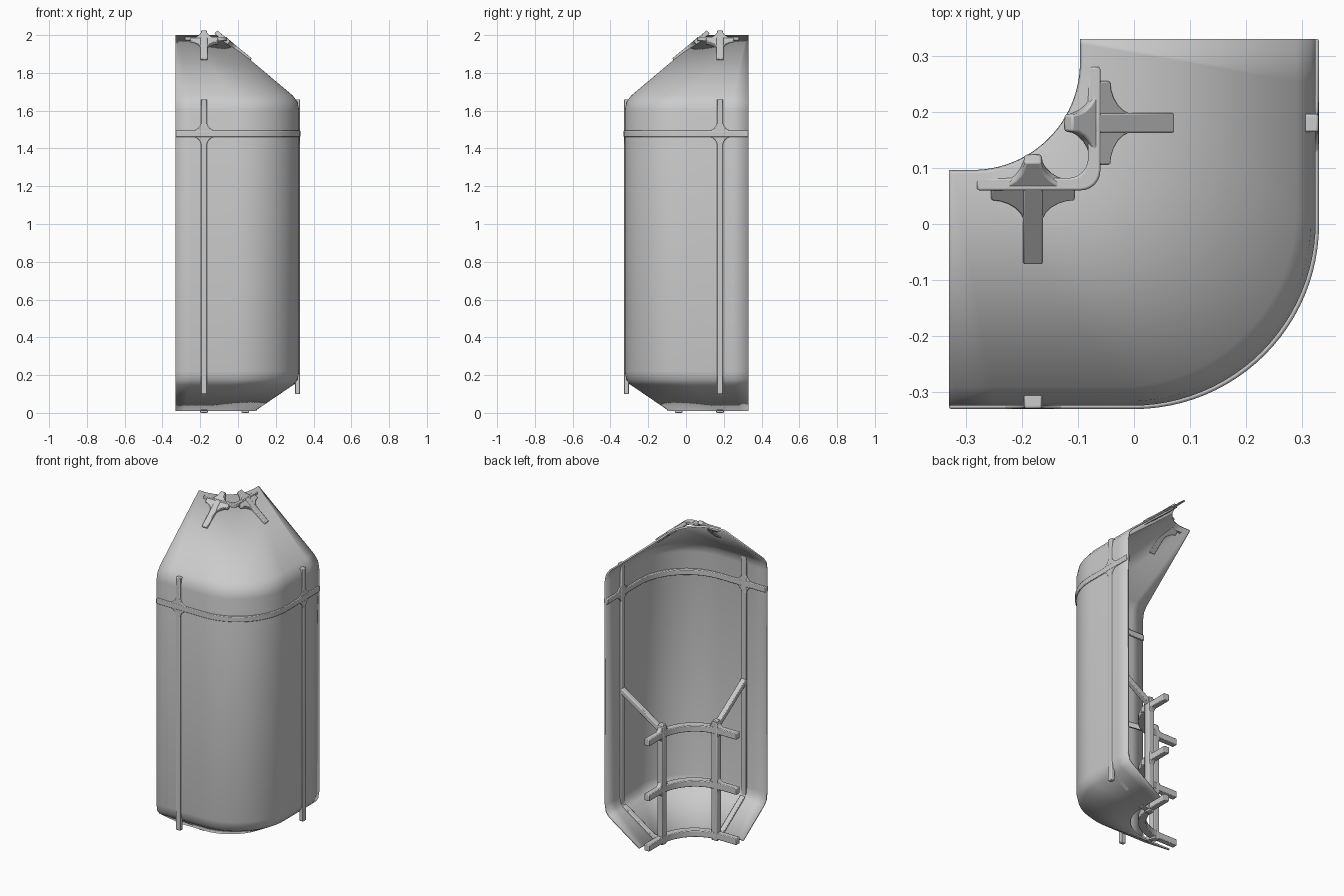
import bpy, bmesh
from math import sin, cos, pi, radians
from mathutils import Vector

if "Cube" in bpy.data.objects:
    bpy.data.objects.remove(bpy.data.objects["Cube"])

H = 0.33  # half width of the corner module


def path(d):
    """Plan curve of the corner at inset d: straight, quarter arc, straight."""
    L = 0.33 - 0.29 * d / 0.42
    r = 2 * H - d - L
    c = (-H + L, H - L)
    pts = [(-H + L * i / 4, -H + d) for i in range(4)]
    pts += [(c[0] + r * sin(a), c[1] - r * cos(a)) for a in [pi / 2 * i / 24 for i in range(25)]]
    pts += [(H - d, H - L + L * i / 4) for i in range(1, 5)]
    return pts


def make(name, verts, faces, recalc=True, angle=35):
    me = bpy.data.meshes.new(name)
    me.from_pydata([tuple(v) for v in verts], [], faces)
    bm = bmesh.new()
    bm.from_mesh(me)
    if recalc:
        bmesh.ops.recalc_face_normals(bm, faces=bm.faces)
    bm.to_mesh(me)
    bm.free()
    me.shade_smooth()
    me.set_sharp_from_angle(angle=radians(angle))
    ob = bpy.data.objects.new(name, me)
    bpy.context.collection.objects.link(ob)
    return ob


def bevel(ob, w=0.004):
    m = ob.modifiers.new("bevel", 'BEVEL')
    m.width, m.segments, m.limit_method = w, 2, 'ANGLE'
    return ob


def sweep(name, profile, closed=True, curve=None):
    """Carry a (inset, height) profile around the corner."""
    rows = [[(x, y, z) for x, y in (curve or path)(d)] for d, z in profile]
    n, m = len(rows[0]), len(rows)
    verts = [p for r in rows for p in r]
    faces = []
    for j in range(m if closed else m - 1):
        k = (j + 1) % m
        faces += [(j * n + i, j * n + i + 1, k * n + i + 1, k * n + i) for i in range(n - 1)]
    if closed:
        faces += [tuple(j * n for j in range(m)), tuple(j * n + n - 1 for j in range(m))]
    return make(name, verts, faces, recalc=closed)


def rail(name, d0, d1, z0, z1, curve=None):
    return bevel(sweep(name, [(d0, z0), (d1, z0), (d1, z1), (d0, z1)], curve=curve))


def flip(p):
    """Mirror across the corner's diagonal."""
    return (-p[1], -p[0], p[2])


def pair(name, verts, faces):
    bevel(make(name + "_front", verts, faces))
    bevel(make(name + "_side", [flip(v) for v in verts], faces))


def beam(name, p, q, w, h):
    """Rectangular bar between two points, width along x; made on both wings."""
    p, q = Vector(p), Vector(q)
    u = Vector((1, 0, 0)) * w / 2
    v = (q - p).cross(u).normalized() * h / 2
    verts = [e + a * u + b * v for e in (p, q) for a, b in ((-1, -1), (1, -1), (1, 1), (-1, 1))]
    faces = [(0, 1, 2, 3), (4, 5, 6, 7)] + [(i, (i + 1) % 4, 4 + (i + 1) % 4, 4 + i) for i in range(4)]
    pair(name, verts, faces)


def gusset(name, c, U, V, t, r, k=0.015):
    """Cross-shaped plate with concave fillets in the plane of U and V."""
    c, U, V = Vector(c), Vector(U), Vector(V)
    W = U.cross(V) * t / 2
    R = r - k
    out = []
    for q in range(4):
        ca, sa = round(cos(q * pi / 2)), round(sin(q * pi / 2))
        for i in range(7):
            a = pi / 2 * i / 6
            x, y = r - R * sin(a), r - R * cos(a)
            out.append((x * ca - y * sa, x * sa + y * ca))
    n = len(out)
    verts = [c + U * x + V * y + s * W for s in (-1, 1) for x, y in out]
    faces = [tuple(range(n)), tuple(range(n, 2 * n))]
    faces += [(i, (i + 1) % n, n + (i + 1) % n, n + i) for i in range(n)]
    pair(name, verts, faces)


# Corner shell: sloped skirt, tall wall, sloped roof
shell = sweep("corner_wall_shell", [(0.24, 0.01), (0.035, 0.15), (0.014, 0.175), (0.006, 0.22),
                                    (0.006, 1.6), (0.014, 1.645), (0.04, 1.68), (0.42, 2.0)], closed=False)
sol = shell.modifiers.new("thickness", 'SOLIDIFY')
sol.thickness, sol.offset = 0.01, -1

# Wall band and vertical ribs, visible on both faces of the wall
X, Z = (1, 0, 0), (0, 0, 1)
rail("wall_band", 0.0, 0.026, 1.46, 1.495)
beam("wall_rib", (-0.18, -0.316, 0.10), (-0.18, -0.316, 1.66), 0.032, 0.026)
gusset("wall_rib_joint", (-0.18, -0.317, 1.478), X, Z, 0.024, 0.065)

# Rim strap and short stems on the roof


def strap_curve(d):
    e, r = 0.33 - d, 0.035
    pts = [(-0.28, -e), (e - r, -e)]
    pts += [(e - r + r * sin(a), -e + r - r * cos(a)) for a in [pi / 2 * i / 8 for i in range(1, 9)]]
    return pts + [(e, 0.28)]


rail("roof_rim_strap", 0.39, 0.412, 1.968, 1.99, curve=strap_curve)
beam("roof_stem", (-0.18, 0.075, 1.982), (-0.18, -0.065, 1.866), 0.036, 0.026)
gusset("roof_stem_joint", (-0.18, 0.06, 1.968), X, Vector((0, 0.77, 0.64)), 0.024, 0.075)

# Inner railing: three curved rails, posts, joints
for label, z in (("bottom", 0.03), ("middle", 0.34), ("top", 0.68)):
    rail("railing_" + label, 0.275, 0.31, z - 0.02, z + 0.02)
    if z > 0.1:
        gusset("railing_joint_" + label, (-0.18, -0.038, z), X, Z, 0.03, 0.06)
beam("railing_post", (-0.18, -0.038, 0.0), (-0.18, -0.038, 0.73), 0.04, 0.04)

# Braces and floor ties between railing posts and wall ribs
beam("railing_brace", (-0.18, -0.315, 0.88), (-0.18, -0.04, 0.70), 0.032, 0.03)
beam("floor_tie", (-0.18, -0.10, 0.025), (-0.18, -0.04, 0.02), 0.036, 0.025)
beam("skirt_rib", (-0.18, -0.30, 0.165), (-0.18, -0.095, 0.026), 0.032, 0.02)
